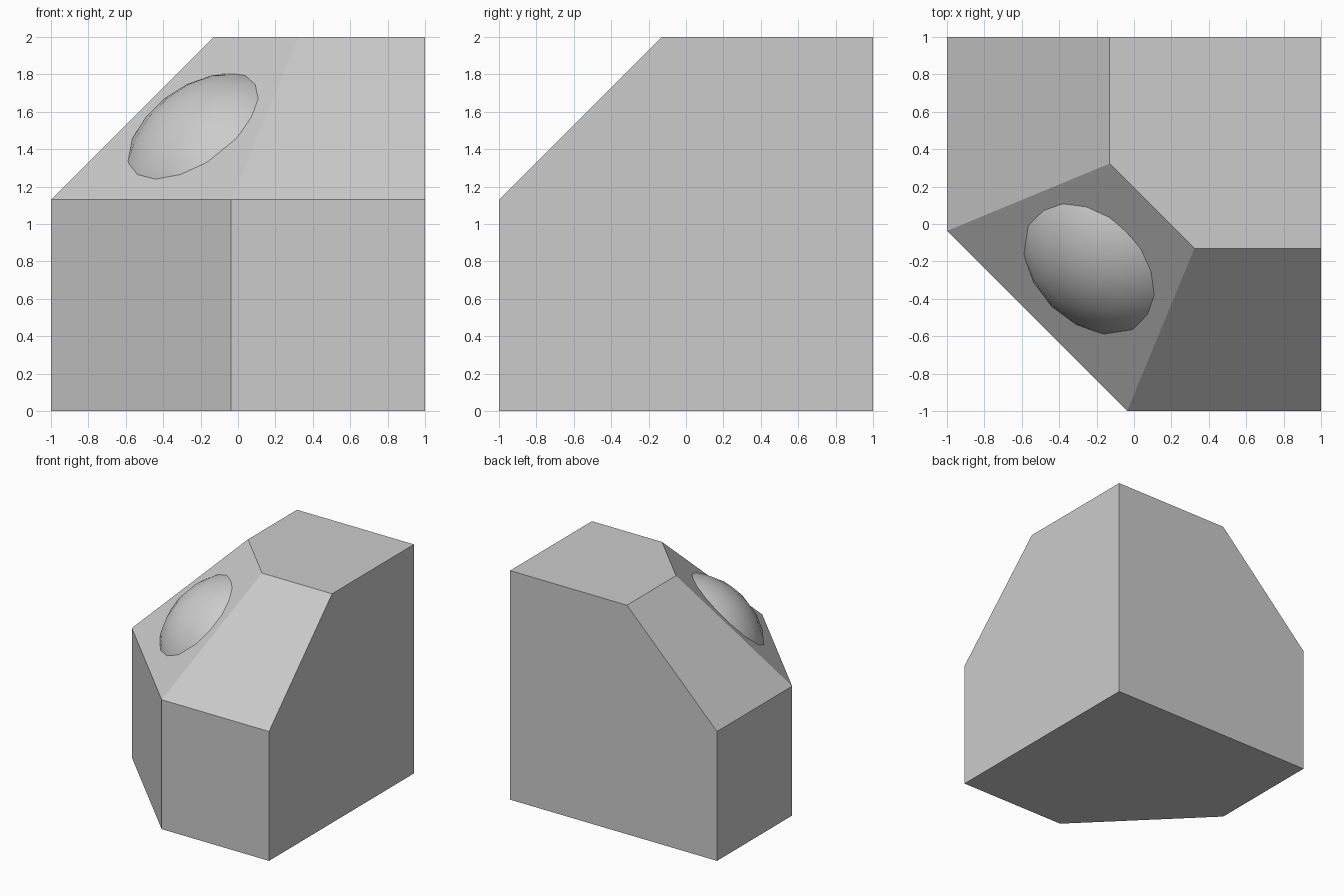
import bpy, bmesh
from mathutils import Vector

if "Cube" in bpy.data.objects:
    bpy.data.objects.remove(bpy.data.objects["Cube"])

# Block: a cube with one upper corner sliced by four planes
bm = bmesh.new()
bmesh.ops.create_cube(bm, size=2)
bmesh.ops.translate(bm, verts=bm.verts, vec=(0, 0, 1))
r2 = 2 ** 0.5
cuts = [
    ((-1, 0, 1.13), (-1, 0, 1)),             # left slope
    ((0, -1, 1.13), (0, -1, 1)),             # front slope
    ((-1, -0.037, 0), (-1, -1, 0)),          # upright corner
    ((-1, -0.037, 1.13), (-1, -1, r2)),      # sloping corner
]
for point, normal in cuts:
    bmesh.ops.bisect_plane(bm, geom=bm.verts[:] + bm.edges[:] + bm.faces[:],
                           plane_co=point, plane_no=Vector(normal).normalized(),
                           clear_outer=True, dist=1e-5)
    bmesh.ops.holes_fill(bm, edges=[e for e in bm.edges if e.is_boundary])
bmesh.ops.recalc_face_normals(bm, faces=bm.faces)
mesh = bpy.data.meshes.new("block")
bm.to_mesh(mesh)
bm.free()
block = bpy.data.objects.new("block", mesh)
bpy.context.collection.objects.link(block)

# Ball inside the block, bulging out of the sloping corner
bpy.ops.mesh.primitive_uv_sphere_add(segments=24, ring_count=14, radius=0.63,
                                     location=(0, 0, 1.18))
ball = bpy.context.object
ball.name = "ball"
bpy.ops.object.shade_smooth_by_angle()
